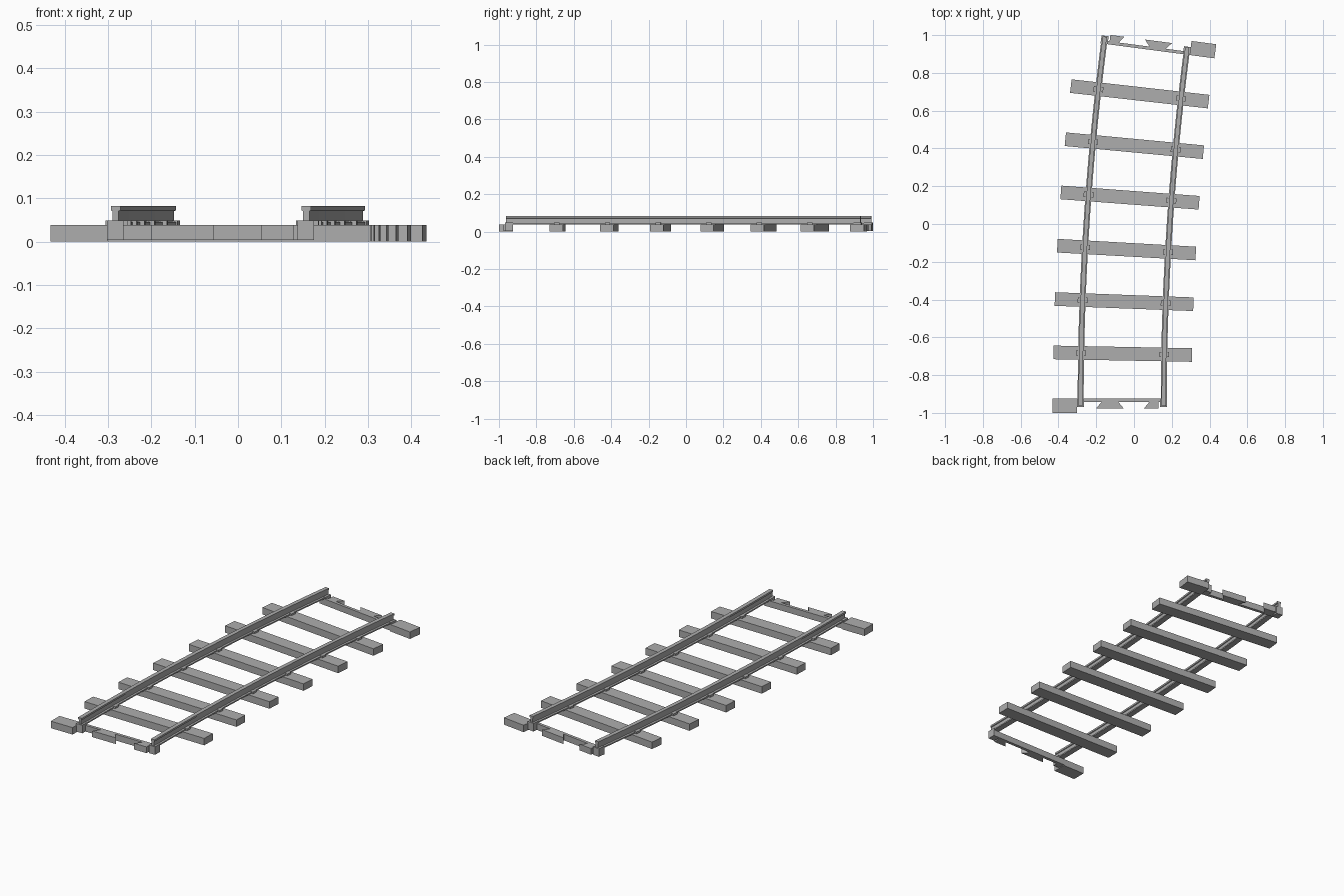
import bpy, bmesh, math
from mathutils import Matrix, Vector

if "Cube" in bpy.data.objects:
    bpy.data.objects.remove(bpy.data.objects["Cube"], do_unlink=True)

# Curve of the track: a shallow arc divided into equal sleeper bays
SWEEP = math.radians(7.5)
RADIUS = 14.75
START = Vector((-0.0625, -0.9625, 0))
BAYS = 7
GAUGE = 0.22          # rail offset from the centreline
TIE_TOP = 0.038

grey = bpy.data.materials.new("light_grey")
grey.use_nodes = True
colour = (0.42, 0.42, 0.42, 1)
grey.diffuse_color = colour
grey.node_tree.nodes["Principled BSDF"].inputs["Base Color"].default_value = colour


def frame(angle, flip=False):
    """Local axes on the arc: x across the track, y along it."""
    pos = START + Vector((RADIUS * (1 - math.cos(angle)), RADIUS * math.sin(angle), 0))
    turn = -angle + (math.pi if flip else 0)
    return Matrix.Translation(pos) @ Matrix.Rotation(turn, 4, 'Z')


def finish(name, bm):
    bmesh.ops.recalc_face_normals(bm, faces=bm.faces)
    mesh = bpy.data.meshes.new(name)
    bm.to_mesh(mesh)
    bm.free()
    mesh.materials.append(grey)
    obj = bpy.data.objects.new(name, mesh)
    bpy.context.collection.objects.link(obj)
    return obj


def prism(name, outline, z0, z1, matrix):
    """Plan outline extruded upwards, placed by a matrix."""
    bm = bmesh.new()
    face = bm.faces.new([bm.verts.new((x, y, z0)) for x, y in outline])
    top = bmesh.ops.extrude_face_region(bm, geom=[face])
    verts = [g for g in top["geom"] if isinstance(g, bmesh.types.BMVert)]
    bmesh.ops.translate(bm, verts=verts, vec=(0, 0, z1 - z0))
    bm.transform(matrix)
    return finish(name, bm)


def box(name, x0, x1, y0, y1, z0, z1, matrix):
    return prism(name, [(x0, y0), (x1, y0), (x1, y1), (x0, y1)], z0, z1, matrix)


def rail(name, offset, steps=21):
    """Flat-bottomed rail section swept along the arc."""
    half = [(0.016, TIE_TOP), (0.016, 0.045), (0.007, 0.047),
            (0.007, 0.07), (0.011, 0.072), (0.011, 0.082)]
    section = half + [(-x, z) for x, z in reversed(half)]
    bm = bmesh.new()
    rings = []
    for i in range(steps + 1):
        m = frame(SWEEP * i / steps)
        rings.append([bm.verts.new(m @ Vector((offset + x, 0, z))) for x, z in section])
    n = len(section)
    for a, b in zip(rings, rings[1:]):
        for j in range(n):
            k = (j + 1) % n
            bm.faces.new((a[j], a[k], b[k], b[j]))
    bm.faces.new(rings[0])
    bm.faces.new(rings[-1])
    return finish(name, bm)


# Rails
rail("left_rail", GAUGE)
rail("right_rail", -GAUGE)

# Sleepers with a pair of rail chairs each
for i in range(1, BAYS):
    m = frame(SWEEP * i / BAYS)
    box(f"sleeper_{i}", -0.367, 0.367, -0.036, 0.036, 0, TIE_TOP, m)
    for side, u in (("left", GAUGE), ("right", -GAUGE)):
        box(f"{side}_chair_{i}", u - 0.026, u + 0.026, -0.014, 0.014, TIE_TOP, 0.048, m)

# Interlocking ends, identical under a half turn
for label, m in (("front", frame(0)), ("back", frame(SWEEP, True))):
    box(f"{label}_end_block", -0.37, -0.238, -0.0375, 0.0375, 0, TIE_TOP, m)
    box(f"{label}_tie_strip", -0.238, 0.23, 0.021, 0.0375, 0.004, TIE_TOP, m)
    # Dovetail tabs, wider at the outer edge
    prism(f"{label}_dovetail", [(-0.137, -0.013), (0.007, -0.013), (-0.022, 0.022),
                                (-0.108, 0.022)], 0.004, TIE_TOP, m)
    prism(f"{label}_half_dovetail", [(0.116, -0.013), (0.192, -0.013), (0.192, 0.022),
                                     (0.145, 0.022)], 0.004, TIE_TOP, m)
    # Supports under the rail ends
    for side, u in (("block", -GAUGE), ("tab", GAUGE)):
        box(f"{label}_{side}_rail_support", u - 0.02, u + 0.018, -0.005, 0.0375, 0.004, 0.048, m)
